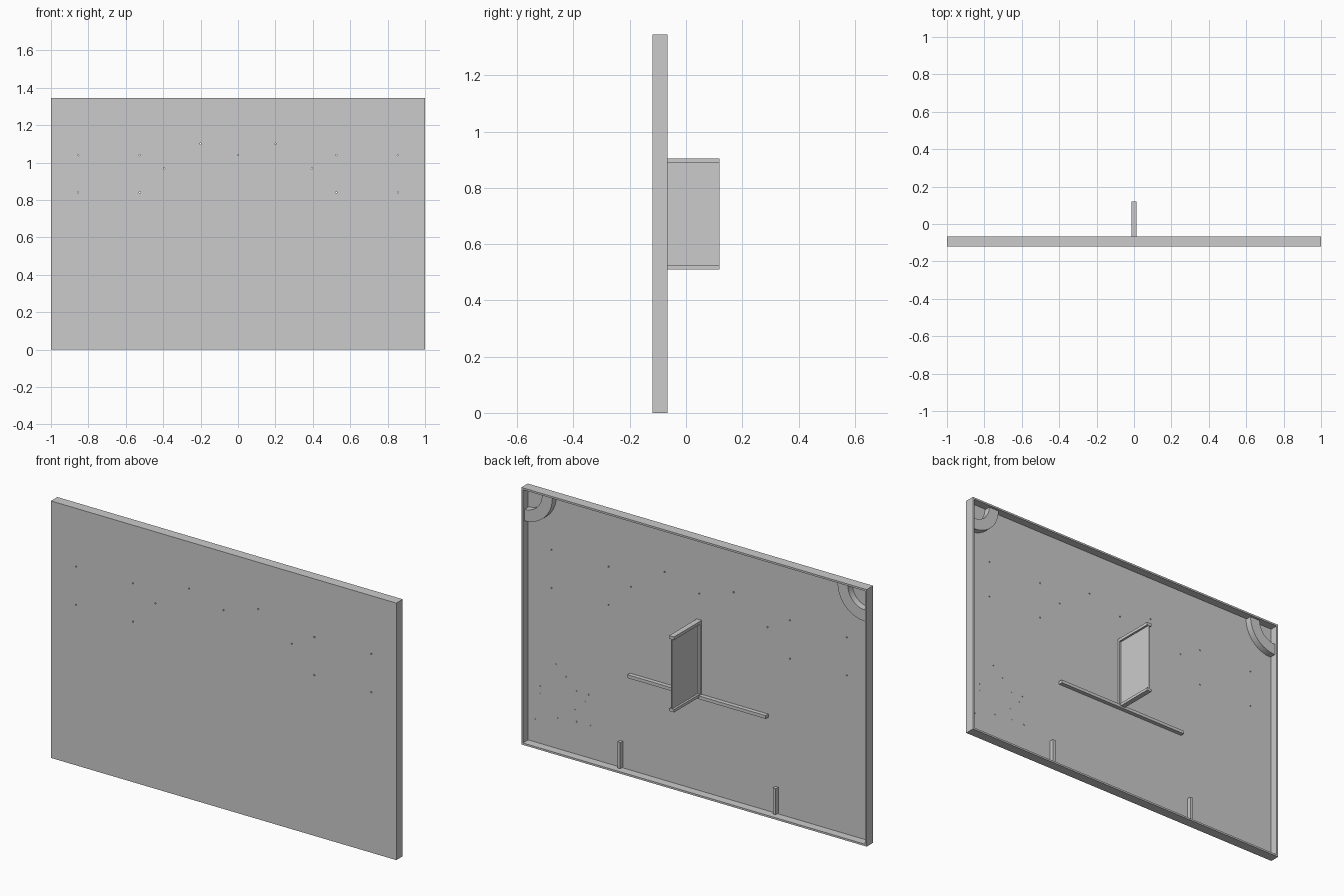
import bpy, bmesh, math

if "Cube" in bpy.data.objects:
    bpy.data.objects.remove(bpy.data.objects["Cube"])

# main levels along y: front face, recess floor, rim edge, bracket end
FRONT, FLOOR, RIM, END = -0.119, -0.109, -0.066, 0.119
TOP, WALL = 1.345, 0.014


def finish(name, bm):
    bmesh.ops.recalc_face_normals(bm, faces=bm.faces[:])
    mesh = bpy.data.meshes.new(name)
    bm.to_mesh(mesh)
    bm.free()
    ob = bpy.data.objects.new(name, mesh)
    bpy.context.collection.objects.link(ob)
    return ob


def box(name, x0, x1, y0, y1, z0, z1):
    bm = bmesh.new()
    bmesh.ops.create_cube(bm, size=1)
    for v in bm.verts:
        v.co = ((x0 + x1) / 2 + v.co.x * (x1 - x0),
                (y0 + y1) / 2 + v.co.y * (y1 - y0),
                (z0 + z1) / 2 + v.co.z * (z1 - z0))
    return finish(name, bm)


def prisms(name, spots, r, y0, y1, sides=8):
    """Small round pegs along y at each (x, z) spot."""
    bm = bmesh.new()
    for x, z in spots:
        f = bm.faces.new([bm.verts.new((x + r * math.cos(i * math.tau / sides), y0,
                                        z + r * math.sin(i * math.tau / sides)))
                          for i in range(sides)])
        bottom = bmesh.ops.extrude_face_region(bm, geom=[f], use_keep_orig=True)
        moved = [g for g in bottom["geom"] if isinstance(g, bmesh.types.BMVert)]
        bmesh.ops.translate(bm, vec=(0, y1 - y0, 0), verts=moved)
    return finish(name, bm)


def cut(ob, cutter):
    mod = ob.modifiers.new("cut", "BOOLEAN")
    mod.operation = "DIFFERENCE"
    mod.solver = "EXACT"
    mod.object = cutter
    cutter.hide_render = True
    cutter.hide_set(True)


# panel: shallow tray open at the back, made by insetting the rear face
panel = box("panel_tray", -1, 1, FRONT, RIM, 0, TOP)
bm = bmesh.new()
bm.from_mesh(panel.data)
bm.normal_update()
back = max(bm.faces, key=lambda f: f.normal.y)
bmesh.ops.inset_region(bm, faces=[back], thickness=WALL)
ret = bmesh.ops.extrude_discrete_faces(bm, faces=[back])
bmesh.ops.translate(bm, vec=(0, FLOOR - RIM, 0), verts=ret["faces"][0].verts[:])
bm.to_mesh(panel.data)
bm.free()

# pin holes through the front plate
half = [(0.855, 1.04), (0.855, 0.84), (0.525, 1.04), (0.525, 0.84), (0.395, 0.97), (0.2, 1.10)]
spots = [(0, 1.04)] + [(s * x, z) for x, z in half for s in (-1, 1)]
cut(panel, prisms("pin_hole_cutter", spots, 0.004, FRONT - 0.02, FLOOR + 0.01))

# quarter rings in the two upper corners
for side, s in (("left", -1), ("right", 1)):
    bm = bmesh.new()
    r0, r1, n = 0.10, 0.16, 16
    cx, cz = s * (1 - WALL), TOP - WALL
    arc = [(r1, i) for i in range(n + 1)] + [(r0, i) for i in range(n, -1, -1)]
    f = bm.faces.new([bm.verts.new((cx - s * r * math.cos(i * math.pi / 2 / n), FLOOR - 0.001,
                                    cz - r * math.sin(i * math.pi / 2 / n))) for r, i in arc])
    ext = bmesh.ops.extrude_face_region(bm, geom=[f], use_keep_orig=True)
    bmesh.ops.translate(bm, vec=(0, 0.036, 0),
                        verts=[g for g in ext["geom"] if isinstance(g, bmesh.types.BMVert)])
    finish("corner_ring_" + side, bm)
    # short upright rib standing on the lower rim
    box("lower_rib_" + side, s * 0.45 - 0.008, s * 0.45 + 0.008, FLOOR - 0.001, FLOOR + 0.022, WALL, 0.15)

# long horizontal rib across the recess floor
box("cross_rib", -0.4, 0.4, FLOOR - 0.001, FLOOR + 0.022, 0.50, 0.517)

# rear bracket: thin web with flanges at top, bottom and base
box("bracket_web", -0.003, 0.003, FLOOR - 0.001, END, 0.515, 0.90)
box("bracket_top_flange", -0.014, 0.014, FLOOR - 0.001, END, 0.888, 0.904)
box("bracket_bottom_flange", -0.014, 0.014, FLOOR - 0.001, END, 0.509, 0.524)
box("bracket_base_flange", -0.014, 0.014, FLOOR - 0.001, FLOOR + 0.012, 0.524, 0.888)

# small locating pips low on the recess floor
pips = [(0.83, 0.45), (0.77, 0.40), (0.92, 0.31), (0.92, 0.27), (0.71, 0.34), (0.64, 0.34),
        (0.66, 0.30), (0.72, 0.24), (0.82, 0.17), (0.71, 0.18), (0.63, 0.18), (0.95, 0.13)]
prisms("floor_pips", pips, 0.003, FLOOR - 0.001, FLOOR + 0.003, 6)
